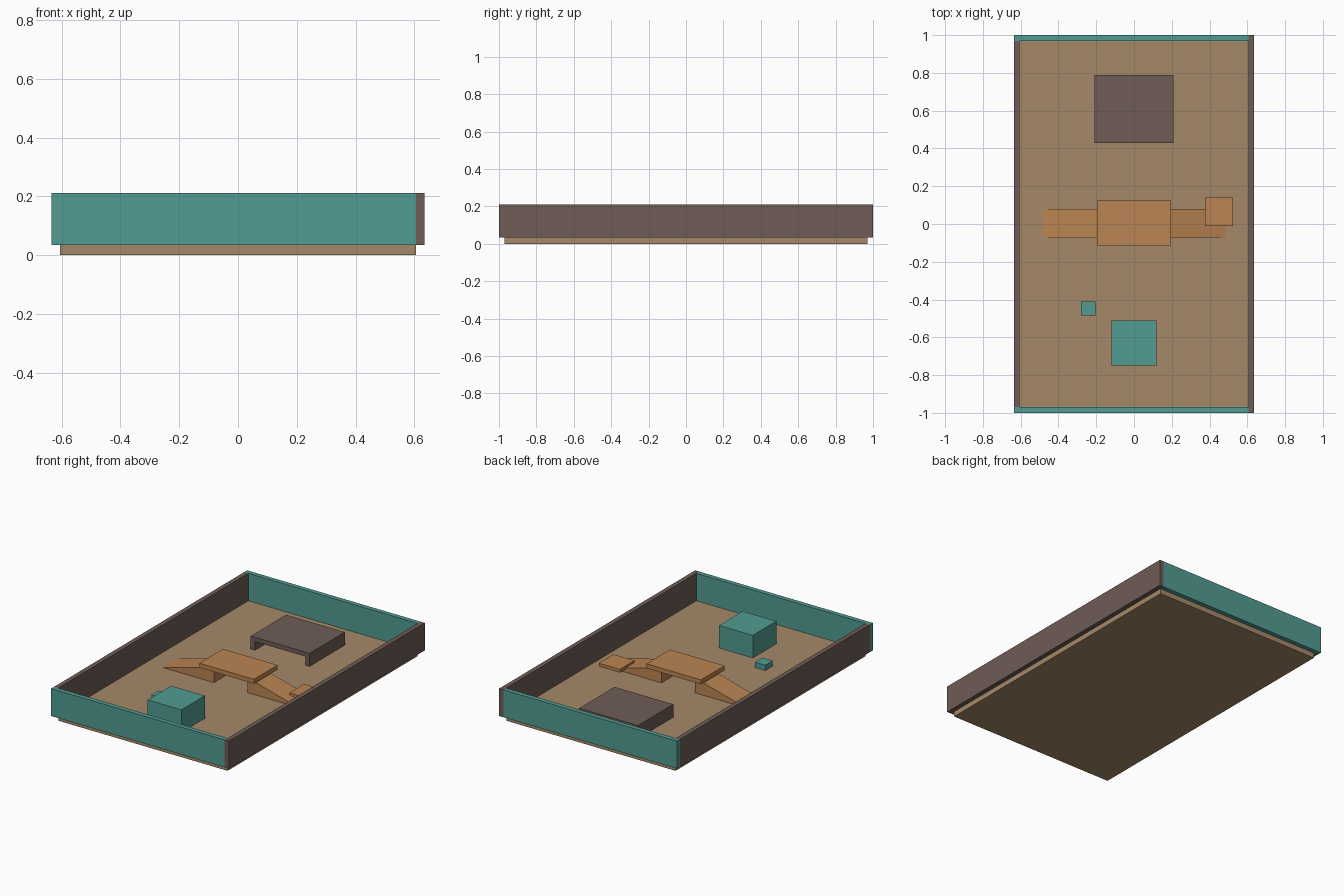
import bpy

cube = bpy.data.objects.get("Cube")
if cube:
    bpy.data.objects.remove(cube, do_unlink=True)


def material(name, rgb):
    """Flat material from 0-255 display values, stored linear."""
    lin = [((c / 255 + 0.055) / 1.055) ** 2.4 for c in rgb] + [1.0]
    mat = bpy.data.materials.new(name)
    mat.use_nodes = True
    mat.diffuse_color = lin
    bsdf = mat.node_tree.nodes["Principled BSDF"]
    bsdf.inputs["Base Color"].default_value = lin
    bsdf.inputs["Roughness"].default_value = 0.8
    return mat


TEAL = material("teal", (82, 156, 146))
DARK = material("dark_brown", (110, 92, 86))
TAN = material("tan_floor", (165, 136, 105))
ORANGE = material("orange_wood", (186, 132, 82))


def prism(name, profile, y0, y1, mat):
    """Extrude an x-z profile (counter-clockwise from the front) along y."""
    n = len(profile)
    verts = [(x, y, z) for y in (y0, y1) for x, z in profile]
    faces = [tuple(range(n)), tuple(reversed(range(n, 2 * n)))]
    faces += [((i + 1) % n, i, i + n, (i + 1) % n + n) for i in range(n)]
    mesh = bpy.data.meshes.new(name)
    mesh.from_pydata(verts, [], faces)
    mesh.materials.append(mat)
    obj = bpy.data.objects.new(name, mesh)
    bpy.context.scene.collection.objects.link(obj)
    return obj


def box(name, xs, ys, zs, mat):
    (x0, x1), (z0, z1) = xs, zs
    return prism(name, [(x0, z0), (x1, z0), (x1, z1), (x0, z1)], *ys, mat)


FLOOR = 0.034            # top of the floor board
WALL = (FLOOR, 0.211)    # height range of the walls
X, Y, T = 0.635, 1.0, 0.03

# Floor board
box("floor", (T - X, X - T), (T - Y, Y - T), (0, FLOOR), TAN)

# Surrounding walls
box("front_wall", (-X, X - T), (-Y, T - Y), WALL, TEAL)
box("back_wall", (-X, X - T), (Y - T, Y), WALL, TEAL)
box("left_wall", (X - T, X), (-Y, Y), WALL, DARK)
box("right_wall", (-X, T - X), (T - Y, Y - T), WALL, DARK)

# Tunnel shelter, open along y
w, leg, top, under = 0.21, 0.18, 0.118, 0.09
prism("tunnel", [(-w, FLOOR), (-leg, FLOOR), (-leg, under), (leg, under),
                 (leg, FLOOR), (w, FLOOR), (w, top), (-w, top)],
      0.43, 0.79, DARK)

# Bridge: raised deck with a ramp on each side
box("bridge_deck", (-0.195, 0.195), (-0.115, 0.125), (0.126, 0.155), ORANGE)
prism("left_ramp", [(0.12, FLOOR), (0.485, FLOOR), (0.12, 0.13)],
      -0.075, 0.08, ORANGE)
prism("right_ramp", [(-0.485, FLOOR), (-0.12, FLOOR), (-0.12, 0.13)],
      -0.075, 0.08, ORANGE)

# Small plate resting on the ramp
box("ramp_plate", (0.375, 0.525), (-0.01, 0.14), (0.055, 0.076), ORANGE)

# Blocks near the front
box("large_block", (-0.12, 0.12), (-0.75, -0.51), (FLOOR, 0.18), TEAL)
box("small_block", (-0.28, -0.205), (-0.485, -0.41), (FLOOR, 0.068), TEAL)
